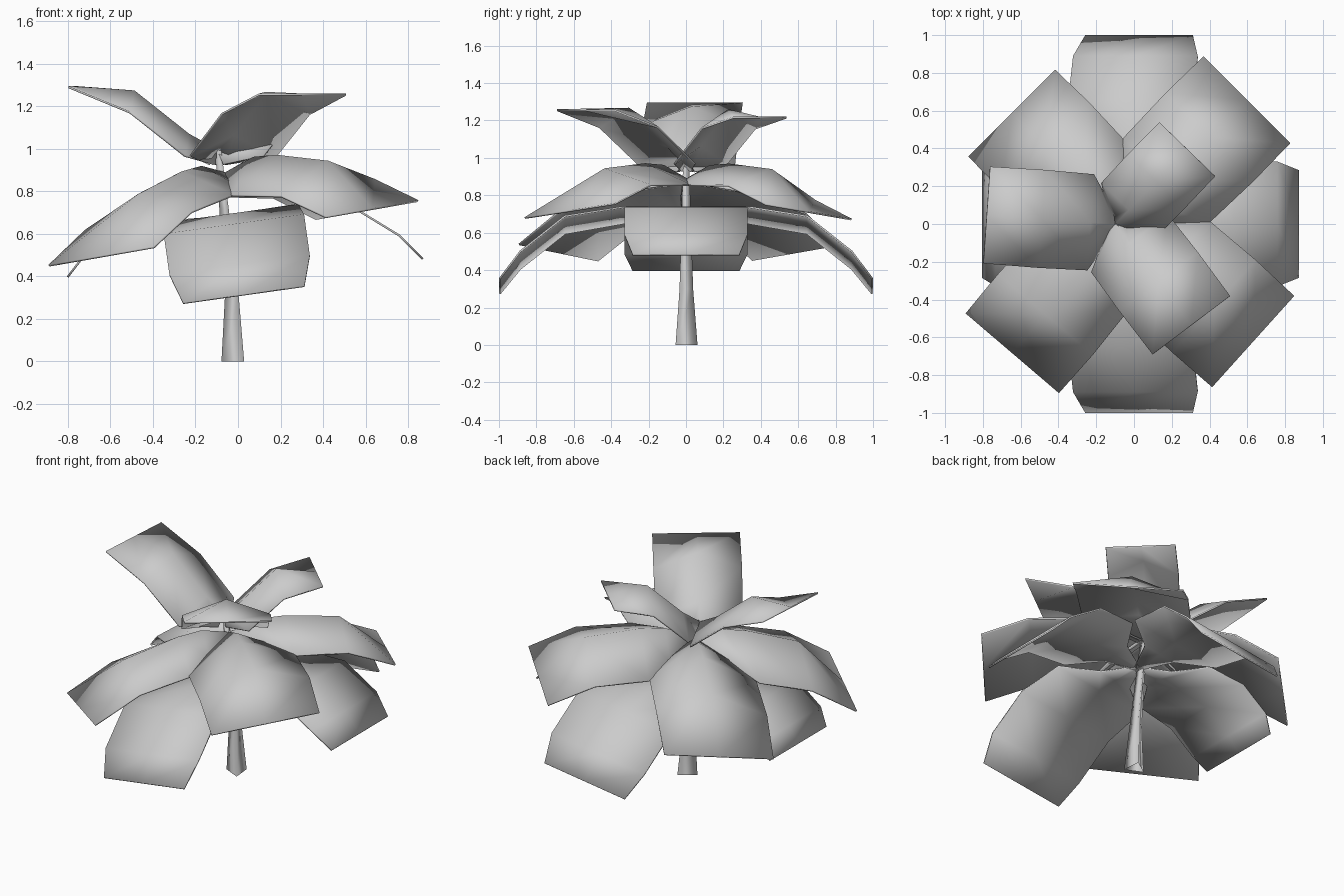
import bpy
import bmesh
import math
from mathutils import Vector

cube = bpy.data.objects.get("Cube")
if cube:
    bpy.data.objects.remove(cube)

grey = bpy.data.materials.new("plain grey")
grey.use_nodes = True
colour = (0.6, 0.6, 0.6, 1)
grey.diffuse_color = colour
grey.node_tree.nodes["Principled BSDF"].inputs["Base Color"].default_value = colour


def finish(name, bm):
    """Turn a bmesh into a smooth grey object."""
    mesh = bpy.data.meshes.new(name)
    bm.to_mesh(mesh)
    bm.free()
    mesh.materials.append(grey)
    for poly in mesh.polygons:
        poly.use_smooth = True
    obj = bpy.data.objects.new(name, mesh)
    bpy.context.collection.objects.link(obj)
    return obj


def leaf(name, rows, centre, degrees, length, width=1, tilt=0, lean=0, lift=0):
    """Arched leaf; each row is (distance, ridge height, edge height, half width)."""
    bm = bmesh.new()
    angle = math.radians(degrees)
    out = Vector((math.cos(angle), math.sin(angle), 0))
    side = Vector((-out.y, out.x, 0))
    grid = []
    for distance, ridge, edge, half in rows:
        line = []
        for s in (1, 0, -1):
            p = Vector((centre, 0, 0)) + out * distance * length + side * s * half * width
            height = edge if s else ridge
            p.z = height + tilt * p.x + lift * distance ** 3
            p.x += lean * (rows[0][1] - height)
            line.append(bm.verts.new(p))
        grid.append(line)
    for a, b in zip(grid, grid[1:]):
        for i in range(2):
            bm.faces.new((a[i], a[i + 1], b[i + 1], b[i]))
    bmesh.ops.recalc_face_normals(bm, faces=bm.faces)
    if sum(f.normal.z for f in bm.faces) < 0:
        bmesh.ops.reverse_faces(bm, faces=bm.faces)
    thickness = finish(name, bm).modifiers.new("thickness", "SOLIDIFY")
    thickness.thickness = .01
    thickness.offset = -1


# Leaf shapes for the three tiers
lower = [(0, .69, .69, .02), (.2, .70, .70, .11), (.35, .70, .70, .31), (.65, .65, .65, .33),
         (.89, .46, .46, .33), (1, .32, .32, .285)]
middle = [(0, .90, .88, .03), (.19, .95, .84, .2), (.35, .94, .79, .32),
          (.7, .87, .745, .33), (1, .61, .61, .325)]
upper = [(0, 1.0, .93, .05), (.19, 1.07, .97, .255), (.57, 1.27, 1.17, .26),
         (1, 1.27, 1.27, .257)]

# Lower tier, along the axes
for name, degrees, length, lift in (("front", -90, 1, 0), ("back", 90, 1, 0),
                                    ("left", 0, .846, .05), ("right", 180, .832, .2)):
    leaf("lower_leaf_" + name, lower, -.025, degrees, length, tilt=.14, lean=.14, lift=lift)

# Middle tier, on the diagonals
for name, degrees, length in (("front_left", -42, .93), ("back_left", 45, .93),
                              ("front_right", -130.5, .9), ("back_right", 135, .83)):
    leaf("middle_leaf_" + name, middle, -.06, degrees, length, tilt=.175)

# Upper tier, raised leaves
leaf("upper_leaf_right", upper, -.1, 176, .68, lift=.025)
leaf("upper_leaf_front", upper, -.1, -53, .67, lift=-.01)
leaf("upper_leaf_back", upper, -.1, 46, .55, width=.8, lift=-.05)

# Tapered three-sided stem
bm = bmesh.new()
rings = []
for x, z, radius in ((-.01, 0, .068), (-.02, .3, .042), (-.06, .72, .028), (-.09, 1, .018)):
    ring = []
    for k in range(3):
        a = math.radians(120 * k - 55)
        ring.append(bm.verts.new((x + radius * math.cos(a), radius * math.sin(a), z)))
    rings.append(ring)
for a, b in zip(rings, rings[1:]):
    for k in range(3):
        n = (k + 1) % 3
        bm.faces.new((a[k], a[n], b[n], b[k]))
bm.faces.new(rings[-1])
bmesh.ops.recalc_face_normals(bm, faces=bm.faces)
finish("stem", bm)
